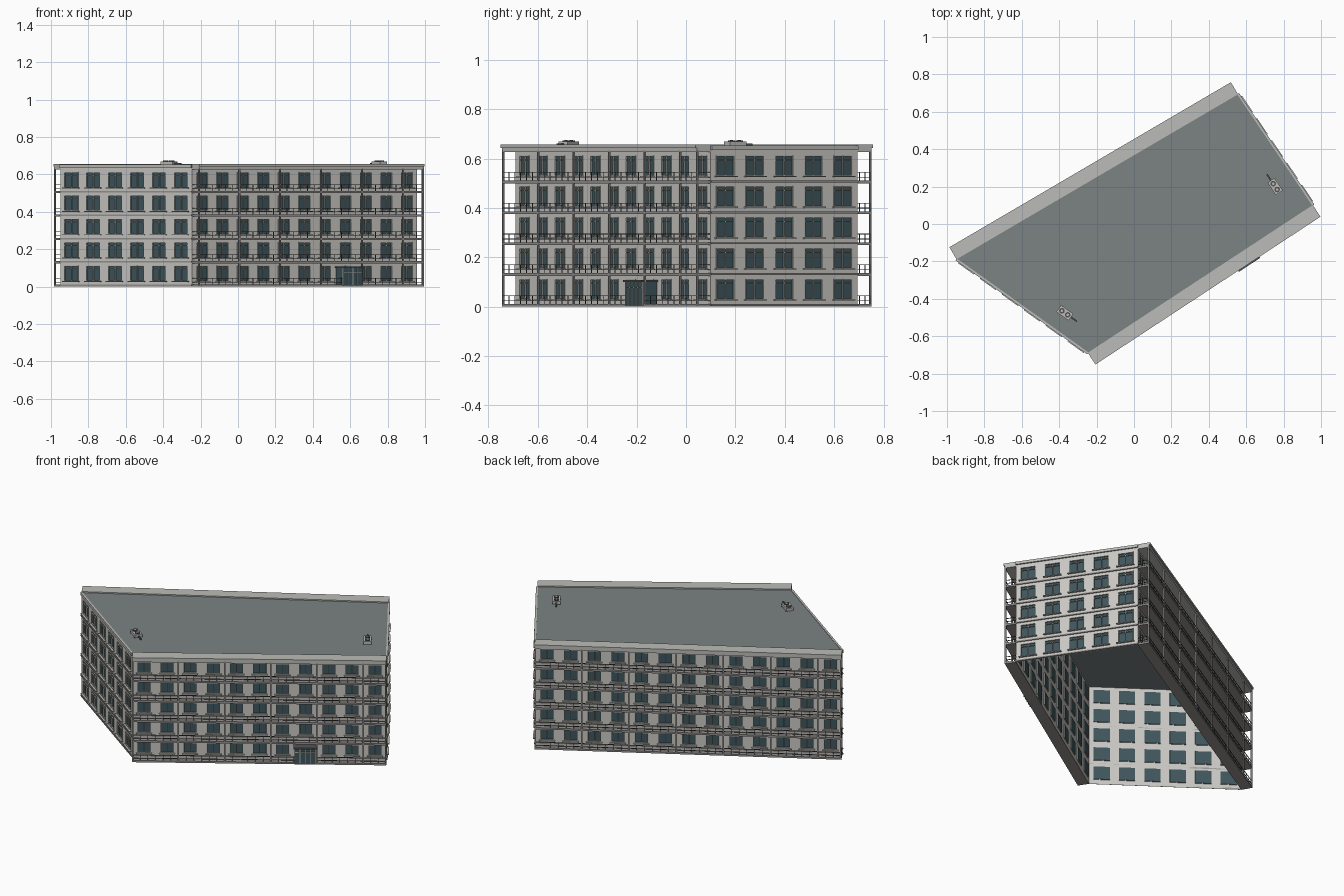
import bpy, bmesh, math
from mathutils import Vector, Matrix

cube = bpy.data.objects.get("Cube")
if cube:
    bpy.data.objects.remove(cube, do_unlink=True)


def material(name, r, g, b):
    m = bpy.data.materials.new(name)
    m.use_nodes = True
    m.diffuse_color = (r, g, b, 1)
    m.node_tree.nodes["Principled BSDF"].inputs["Base Color"].default_value = (r, g, b, 1)
    return m


WALL = material("wall plaster", .58, .57, .54)
GLASS = material("dark teal glass", .048, .09, .105)
TRIM = material("pale trim", .5, .5, .48)
FRAME = material("window frame grey", .42, .42, .4)
ROOF = material("roof grey", .2, .225, .225)
SLAB = material("balcony concrete", .3, .29, .28)
METAL = material("dark metal", .09, .09, .09)

FLOORS, PITCH, BASE, TOP = 5, .125, .008, .635
DEPTH = .066


def finish(bm, name, *mats):
    mesh = bpy.data.meshes.new(name)
    bm.to_mesh(mesh)
    bm.free()
    for m in mats:
        mesh.materials.append(m)
    ob = bpy.data.objects.new(name, mesh)
    bpy.context.collection.objects.link(ob)
    return ob


class Side:
    """Local frame of one facade: a runs along it, b points outward, z is up."""

    def __init__(self, name, p, q, bays, win):
        self.name, self.bays, self.win = name, bays, win
        d = Vector(q) - Vector(p)
        self.length = d.length
        u = d.normalized()
        self.frame = Matrix(((u.x, u.y, 0, p[0]), (u.y, -u.x, 0, p[1]),
                             (0, 0, 1, 0), (0, 0, 0, 1)))
        self.bay = self.length / bays

    def windows(self):
        for f in range(FLOORS):
            z = BASE + f * PITCH + .022
            for i in range(self.bays):
                c = (i + .5) * self.bay
                yield c - self.win / 2, c + self.win / 2, z, z + .083


def box(bm, frame, a, b, z):
    """Box between pairs of limits in a local frame."""
    mid = Vector([(s[0] + s[1]) / 2 for s in (a, b, z)])
    size = [s[1] - s[0] for s in (a, b, z)]
    made = bmesh.ops.create_cube(bm, size=1, matrix=frame @ Matrix.Translation(mid)
                                 @ Matrix.Diagonal((*size, 1)))
    if frame.determinant() < 0:
        faces = list({f for v in made["verts"] for f in v.link_faces})
        bmesh.ops.reverse_faces(bm, faces=faces)


def build_wall(s):
    # Wall grid with recessed glass faces
    xs, zs = {0, s.length}, {0, TOP}
    for a0, a1, z0, z1 in s.windows():
        xs |= {a0, a1}
        zs |= {z0, z1}
    xs, zs = sorted(xs), sorted(zs)
    bm = bmesh.new()
    grid = [[bm.verts.new(s.frame @ Vector((x, 0, z))) for z in zs] for x in xs]
    glass = []
    for i in range(len(xs) - 1):
        for k in range(len(zs) - 1):
            f = bm.faces.new((grid[i][k], grid[i + 1][k], grid[i + 1][k + 1], grid[i][k + 1]))
            if i % 2 and k % 2:
                f.material_index = 1
                glass.append(f)
    bm.normal_update()
    rims = bmesh.ops.inset_individual(bm, faces=glass, thickness=.0005, depth=-.006)
    for f in rims["faces"]:
        f.material_index = 0
    finish(bm, s.name + "_wall", WALL, GLASS)

    # Window frames and sills
    fr, sill = bmesh.new(), bmesh.new()
    t = .004
    for a0, a1, z0, z1 in s.windows():
        m, h = (a0 + a1) / 2, z0 + (z1 - z0) * .76
        for a in (a0, m - t / 2, a1 - t):
            box(fr, s.frame, (a, a + t), (-.005, .002), (z0, z1))
        for z in (z0, h, z1 - t):
            box(fr, s.frame, (a0, a1), (-.005, .0015), (z, z + t))
        box(sill, s.frame, (a0 - .007, a1 + .007), (0, .013), (z0 - .005, z0))
    finish(fr, s.name + "_window_frames", FRAME)
    finish(sill, s.name + "_window_sills", TRIM)


def build_end_trim(s):
    # String courses and roof edge of an end wall
    bm = bmesh.new()
    for f in range(FLOORS):
        z = BASE + f * PITCH
        box(bm, s.frame, (0, s.length), (0, .006), (z - .005, z + .003))
    finish(bm, s.name + "_floor_bands", SLAB)
    bm = bmesh.new()
    box(bm, s.frame, (0, s.length), (-.004, .008), (TOP, .652))
    finish(bm, s.name + "_roof_edge", TRIM)


def build_balconies(s):
    L = s.length
    slab, rail, post = bmesh.new(), bmesh.new(), bmesh.new()
    for f in range(FLOORS):
        z = BASE + f * PITCH
        box(slab, s.frame, (0, L), (0, DEPTH), (max(0, z - .008), z + .003))
        # Handrails with balusters
        for h in (.018, .038):
            box(rail, s.frame, (0, L), (DEPTH - .005, DEPTH - .002), (z + h - .003, z + h))
            for a in (0, L - .003):
                box(rail, s.frame, (a, a + .003), (0, DEPTH - .002), (z + h - .003, z + h))
        n = s.bays * 3
        for i in range(n + 1):
            a = i * (L - .0025) / n
            box(rail, s.frame, (a, a + .0025), (DEPTH - .005, DEPTH - .0025), (z, z + .036))
    # Full height posts at every second bay
    marks = [i * s.bay for i in range(0, s.bays, 2)] + [L]
    for a in marks:
        a = min(max(a, .004), L - .004)
        box(post, s.frame, (a - .004, a + .004), (DEPTH - .008, DEPTH), (0, TOP))
    finish(slab, s.name + "_balcony_slabs", SLAB)
    finish(rail, s.name + "_balcony_railings", METAL)
    finish(post, s.name + "_balcony_posts", SLAB)
    # Stepped cornice over the balconies
    bm = bmesh.new()
    box(bm, s.frame, (0, L), (0, DEPTH), (.626, .642))
    box(bm, s.frame, (0, L), (-.002, .073), (.642, .656))
    finish(bm, s.name + "_cornice", TRIM)


corners = [(-.95, -.187), (-.246, -.69), (.957, .1), (.555, .695)]
specs = [("left_end", 6, .092), ("front", 11, .076), ("right_end", 5, .09), ("back", 13, .078)]
sides = {}
for i, (name, bays, win) in enumerate(specs):
    s = sides[name] = Side(name, corners[i], corners[(i + 1) % 4], bays, win)
    build_wall(s)
    if "end" in name:
        build_end_trim(s)
    else:
        build_balconies(s)

# Flat roof
bm = bmesh.new()
deck = bm.faces.new([bm.verts.new((x, y, TOP)) for x, y in corners])
top = bmesh.ops.extrude_face_region(bm, geom=[deck])
bmesh.ops.translate(bm, vec=(0, 0, .014), verts=[v for v in top["geom"]
                                                 if isinstance(v, bmesh.types.BMVert)])
bmesh.ops.recalc_face_normals(bm, faces=bm.faces)
finish(bm, "roof_deck", ROOF)

# Glazed entrance porch on the front
s = sides["front"]
c, w, h = s.bay * 7.5, .06, .1
bm = bmesh.new()
box(bm, s.frame, (c - w, c + w), (0, DEPTH + .004), (.005, h))
finish(bm, "entrance_glass", GLASS)
bm = bmesh.new()
for k in range(5):
    a = c - w + k * w / 2
    box(bm, s.frame, (a - .002, a + .002), (DEPTH, DEPTH + .008), (.005, h))
box(bm, s.frame, (c - w, c + w), (DEPTH, DEPTH + .008), (.075, .079))
finish(bm, "entrance_frame", FRAME)
bm = bmesh.new()
box(bm, s.frame, (c - w - .008, c + w + .008), (0, DEPTH + .014), (h, h + .008))
finish(bm, "entrance_canopy", METAL)


def build_roof_unit(name, x, y, angle):
    # Ventilation unit with two round fans and a pipe
    frame = Matrix.Translation((x, y, .649)) @ Matrix.Rotation(angle, 4, "Z")
    bm = bmesh.new()
    box(bm, frame, (-.04, .04), (-.022, .022), (.003, .02))
    finish(bm, name + "_case", TRIM)
    bm = bmesh.new()
    for a in (-.019, .019):
        bmesh.ops.create_cone(bm, cap_ends=True, segments=16, radius1=.015, radius2=.015, depth=.006,
                              matrix=frame @ Matrix.Translation((a, 0, .022)))
    box(bm, frame, (.04, .08), (-.004, .004), (.004, .012))
    for a in (-.035, .029):
        box(bm, frame, (a, a + .006), (-.024, .024), (0, .004))
    finish(bm, name + "_fans_and_pipe", METAL)
    bm = bmesh.new()
    for a in (-.019, .019):
        bmesh.ops.create_cone(bm, cap_ends=True, segments=12, radius1=.007, radius2=.007, depth=.004,
                              matrix=frame @ Matrix.Translation((a, 0, .0245)))
    finish(bm, name + "_fan_hubs", TRIM)


build_roof_unit("left_roof_unit", -.37, -.475, math.radians(-35.5))
build_roof_unit("right_roof_unit", .755, .2, math.radians(124))
